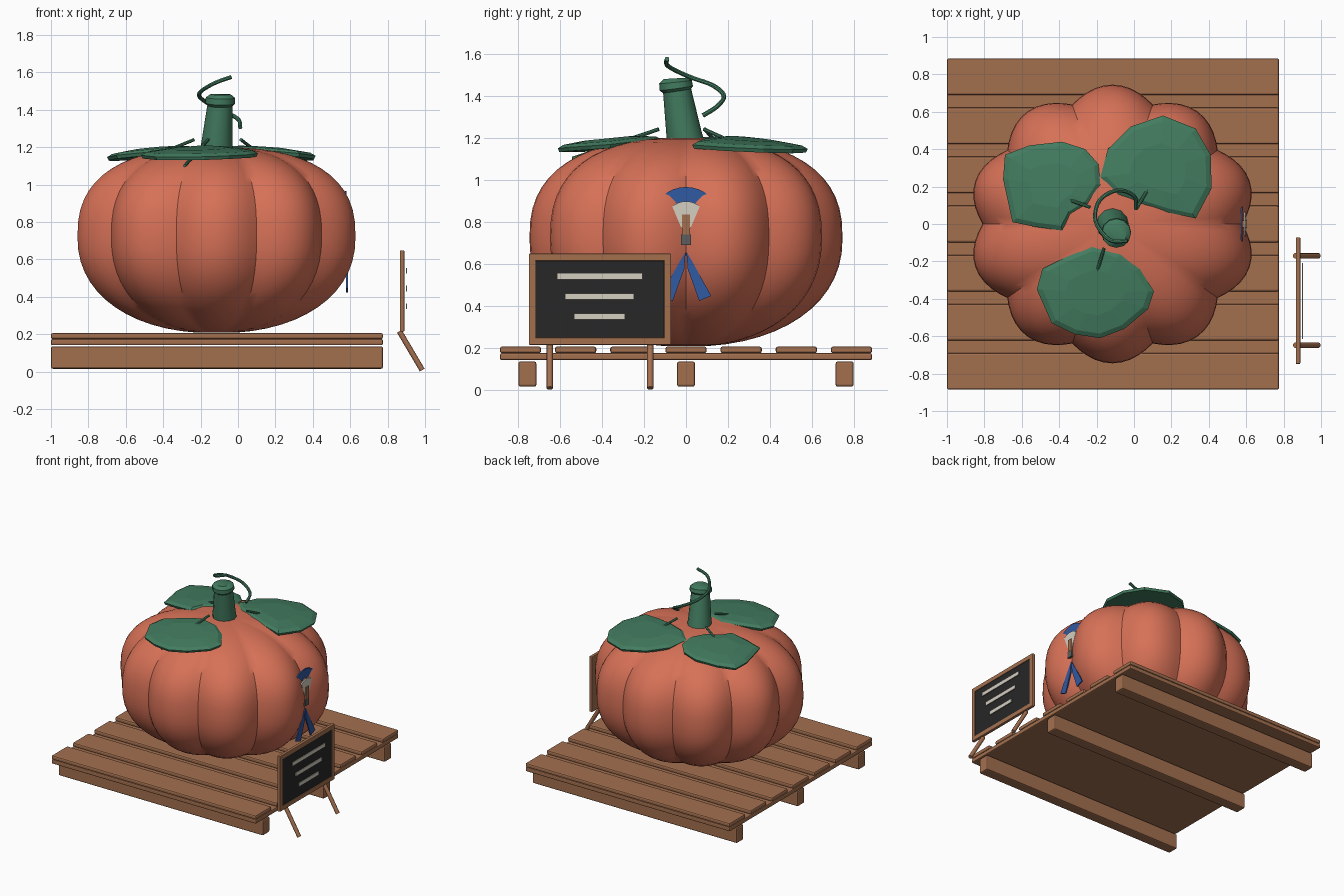
import bpy, bmesh, math
from mathutils import Vector

if "Cube" in bpy.data.objects:
    bpy.data.objects.remove(bpy.data.objects["Cube"])

def mat(name, rgb):
    m = bpy.data.materials.new(name)
    m.diffuse_color = (*rgb, 1)
    m.use_nodes = True
    m.node_tree.nodes["Principled BSDF"].inputs["Base Color"].default_value = m.diffuse_color
    return m

ORANGE = mat("pumpkin_orange", (0.68, 0.165, 0.095))
GREEN = mat("leaf_green", (0.055, 0.20, 0.115))
WOOD = mat("wood_brown", (0.37, 0.16, 0.078))
BLACK = mat("slate_black", (0.02, 0.02, 0.021))
CHALK = mat("chalk_white", (0.66, 0.62, 0.53))
BLUE = mat("ribbon_blue", (0.03, 0.10, 0.36))
GREY = mat("metal_grey", (0.11, 0.11, 0.11))

def make(name, bm, m, smooth=None):
    bmesh.ops.recalc_face_normals(bm, faces=bm.faces)
    me = bpy.data.meshes.new(name)
    bm.to_mesh(me)
    bm.free()
    ob = bpy.data.objects.new(name, me)
    bpy.context.collection.objects.link(ob)
    me.materials.append(m)
    if smooth:
        bpy.ops.object.select_all(action='DESELECT')
        ob.select_set(True)
        bpy.context.view_layer.objects.active = ob
        bpy.ops.object.shade_smooth_by_angle(angle=math.radians(smooth))
    return ob

def box(name, x, y, z, m, bevel=0.0):
    """Box from (min, max) pairs."""
    bm = bmesh.new()
    bmesh.ops.create_cube(bm, size=1)
    for v in bm.verts:
        v.co = [(a + b) / 2 + c * (b - a) for (a, b), c in zip((x, y, z), v.co)]
    if bevel:
        bmesh.ops.bevel(bm, geom=bm.edges[:], offset=bevel, segments=2, profile=0.5, affect='EDGES')
    return make(name, bm, m)

def tube(name, path, radii, m, n=10):
    """Round tube through points with a radius at each point."""
    bm = bmesh.new()
    pts = [Vector(p) for p in path]
    rings = []
    for i, p in enumerate(pts):
        d = (pts[min(i + 1, len(pts) - 1)] - pts[max(i - 1, 0)]).normalized()
        u = d.cross(Vector((0.31, 0.17, 0.05))).normalized()
        w = d.cross(u)
        rings.append([bm.verts.new(p + radii[i] * (u * math.cos(k * math.tau / n) + w * math.sin(k * math.tau / n)))
                      for k in range(n)])
    for a, b in zip(rings, rings[1:]):
        for k in range(n):
            bm.faces.new((a[k], a[(k + 1) % n], b[(k + 1) % n], b[k]))
    bm.faces.new(rings[0])
    bm.faces.new(rings[-1])
    return make(name, bm, m, 40)

def plate(name, yz, x, m, t=0.009):
    """Thin plate in the y-z plane."""
    bm = bmesh.new()
    f = bm.faces.new([bm.verts.new((x, y, z)) for y, z in yz])
    ex = bmesh.ops.extrude_face_region(bm, geom=[f])
    for v in ex["geom"]:
        if isinstance(v, bmesh.types.BMVert):
            v.co.x += t
    return make(name, bm, m)

# pallet: seven boards on a sheet, over three beams
X = (-1.0, 0.775)
for i in range(7):
    y = -0.7875 + 0.2625 * i
    box(f"pallet_board_{i + 1}", X, (y - 0.098, y + 0.098), (0.174, 0.206), WOOD, 0.01)
box("pallet_sheet", X, (-0.885, 0.885), (0.141, 0.174), WOOD, 0.008)
for i, y in enumerate((-0.755, 0, 0.755)):
    box(f"pallet_beam_{i + 1}", X, (y - 0.043, y + 0.043), (0.015, 0.135), WOOD, 0.01)

# pumpkin: squashed lathe with ten lobes
CX, SEG, ROWS = -0.115, 100, 28
bm = bmesh.new()
rows = []
for j in range(1, ROWS):
    a = -math.pi / 2 + math.pi * j / ROWS
    e, h = (2 / 2.5, 0.48) if a > 0 else (2 / 2.2, 0.515)
    k = math.cos(a) ** e
    z = 0.72 + math.copysign(h * abs(math.sin(a)) ** e, a)
    row = []
    for s in range(SEG):
        t = s * math.tau / SEG
        r = k * (0.672 + 0.073 * abs(math.sin(5 * t)))
        row.append(bm.verts.new((CX + 1.035 * r * math.cos(t), r * math.sin(t), z)))
    rows.append(row)
for a, b in zip(rows, rows[1:]):
    for s in range(SEG):
        bm.faces.new((a[s], a[(s + 1) % SEG], b[(s + 1) % SEG], b[s]))
bm.faces.new(rows[0])
bm.faces.new(rows[-1])
make("pumpkin", bm, ORANGE, 35)

# stem with cap, and curling tendril
tube("stem", [(-0.115, 0, 1.17), (-0.112, -0.01, 1.22), (-0.095, -0.045, 1.44)], [0.088, 0.084, 0.066], GREEN, 12)
tube("stem_cap", [(-0.095, -0.044, 1.42), (-0.095, -0.046, 1.435), (-0.094, -0.05, 1.465), (-0.094, -0.051, 1.482)],
     [0.066, 0.08, 0.078, 0.055], GREEN, 12)
key = [Vector(p) for p in ((-0.035, -0.09, 1.575), (-0.13, -0.085, 1.54), (-0.205, 0.015, 1.49), (-0.185, 0.125, 1.45),
                           (-0.09, 0.18, 1.40), (0.0, 0.15, 1.35), (0.012, 0.08, 1.305))]
curl = []
for i in range(len(key) - 1):
    p0, p1, p2, p3 = key[max(i - 1, 0)], key[i], key[i + 1], key[min(i + 2, len(key) - 1)]
    for s in range(5):
        t = s / 5
        curl.append(0.5 * (2 * p1 + (p2 - p0) * t + (2 * p0 - 5 * p1 + 4 * p2 - p3) * t * t
                           + (3 * p1 - p0 - 3 * p2 + p3) * t ** 3))
curl.append(key[-1])
tube("tendril", curl, [0.011] * len(curl), GREEN, 8)

# three drooping leaves and their stalks
LEAVES = {
    "right_leaf": [(-.18, .25), (-.14, .40), (-.02, .52), (.155, .58), (.33, .51), (.41, .37), (.415, .19),
                   (.33, .03), (.19, .06), (.06, .10), (-.09, .16)],
    "left_leaf": [(-.70, .24), (-.69, .37), (-.56, .42), (-.385, .44), (-.26, .40), (-.19, .32), (-.18, .21),
                  (-.245, .11), (-.34, .05), (-.385, -.035), (-.53, -.015), (-.65, .01)],
    "front_leaf": [(-.52, -.35), (-.49, -.24), (-.37, -.18), (-.225, -.12), (-.075, -.16), (.03, -.24), (.107, -.36),
                   (.075, -.455), (-.05, -.56), (-.18, -.61), (-.315, -.59), (-.44, -.53)]}
for name, pts in LEAVES.items():
    cx, cy = (sum(c) / len(pts) for c in zip(*pts))
    bm = bmesh.new()

    def layer(scale, lift):
        out = []
        for x, y in pts:
            x, y = cx + (x - cx) * scale, cy + (y - cy) * scale
            out.append(bm.verts.new((x, y, 1.222 - 0.10 * math.hypot(x - CX, y) + lift)))
        return out

    loops = [layer(0.6, -0.035), layer(0.97, -0.03), layer(1, -0.012), layer(0.9, 0.002), layer(0.5, 0.012)]
    for a, b in zip(loops, loops[1:]):
        for k in range(len(pts)):
            n = (k + 1) % len(pts)
            bm.faces.new((a[k], a[n], b[n], b[k]))
    bm.faces.new(loops[0])
    bm.faces.new(loops[-1])
    make(name, bm, GREEN)
for name, a, b in (("right_leaf_stalk", (.015, .085, 1.24), (.2, .4, 1.1)),
                   ("left_leaf_stalk", (-.235, .09, 1.24), (-.55, .2, 1.11)),
                   ("front_leaf_stalk", (-.16, -.13, 1.24), (-.285, -.54, 1.1))):
    tube(name, [a, b], [0.009, 0.009], GREEN, 8)

# brush-like ornament on the right side
def arc(r, a0, a1, n=8):
    ts = [math.radians(a0 + (a1 - a0) * i / n) for i in range(n + 1)]
    return [(r * math.sin(t), 0.797 + r * math.cos(t)) for t in ts]

plate("ornament_fan", arc(0.168, -41, 41) + arc(0.10, 42, -42), 0.572, BLUE)
plate("ornament_white", arc(0.10, -41, 41) + [(0.022, 0.77), (-0.022, 0.77)], 0.588, CHALK)
box("ornament_handle", (0.57, 0.603), (-0.018, 0.018), (0.74, 0.835), WOOD)
box("ornament_clasp", (0.57, 0.602), (-0.023, 0.023), (0.69, 0.74), GREY)
for s, side in ((-1, "left"), (1, "right")):
    plate(f"ornament_{side}_ribbon", [(s * 0.002, 0.657), (s * 0.03, 0.61), (s * 0.12, 0.447), (s * 0.063, 0.423),
                                      (s * 0.008, 0.575)], 0.578, BLUE)

# chalkboard: backing, frame, slate, chalk lines
Y0, Y1, Z0, Z1 = -0.748, -0.071, 0.214, 0.648
box("sign_back", (0.866, 0.876), (Y0 + .01, Y1 - .01), (Z0 + .01, Z1 - .01), WOOD)
for name, y, z in (("bottom", (Y0, Y1), (Z0, Z0 + 0.034)), ("top", (Y0, Y1), (Z1 - 0.034, Z1)),
                   ("left", (Y0, Y0 + 0.033), (Z0, Z1)), ("right", (Y1 - 0.033, Y1), (Z0, Z1))):
    box(f"sign_frame_{name}", (0.865, 0.889), y, z, WOOD, 0.004)
box("sign_slate", (0.875, 0.884), (Y0 + 0.03, Y1 - 0.03), (Z0 + 0.03, Z1 - 0.03), BLACK)
for i, (w, z) in enumerate(((0.203, 0.54), (0.164, 0.444), (0.121, 0.349))):
    box(f"chalk_line_{i + 1}", (0.898, 0.904), (-0.411 - w, -0.411 + w), (z - 0.015, z + 0.015), CHALK)

# slanted sign legs
for i, y in enumerate((-0.648, -0.17)):
    tube(f"sign_leg_{i + 1}", [(0.863, y, 0.215), (0.985, y, 0.008)], [0.015, 0.015], WOOD, 10)
